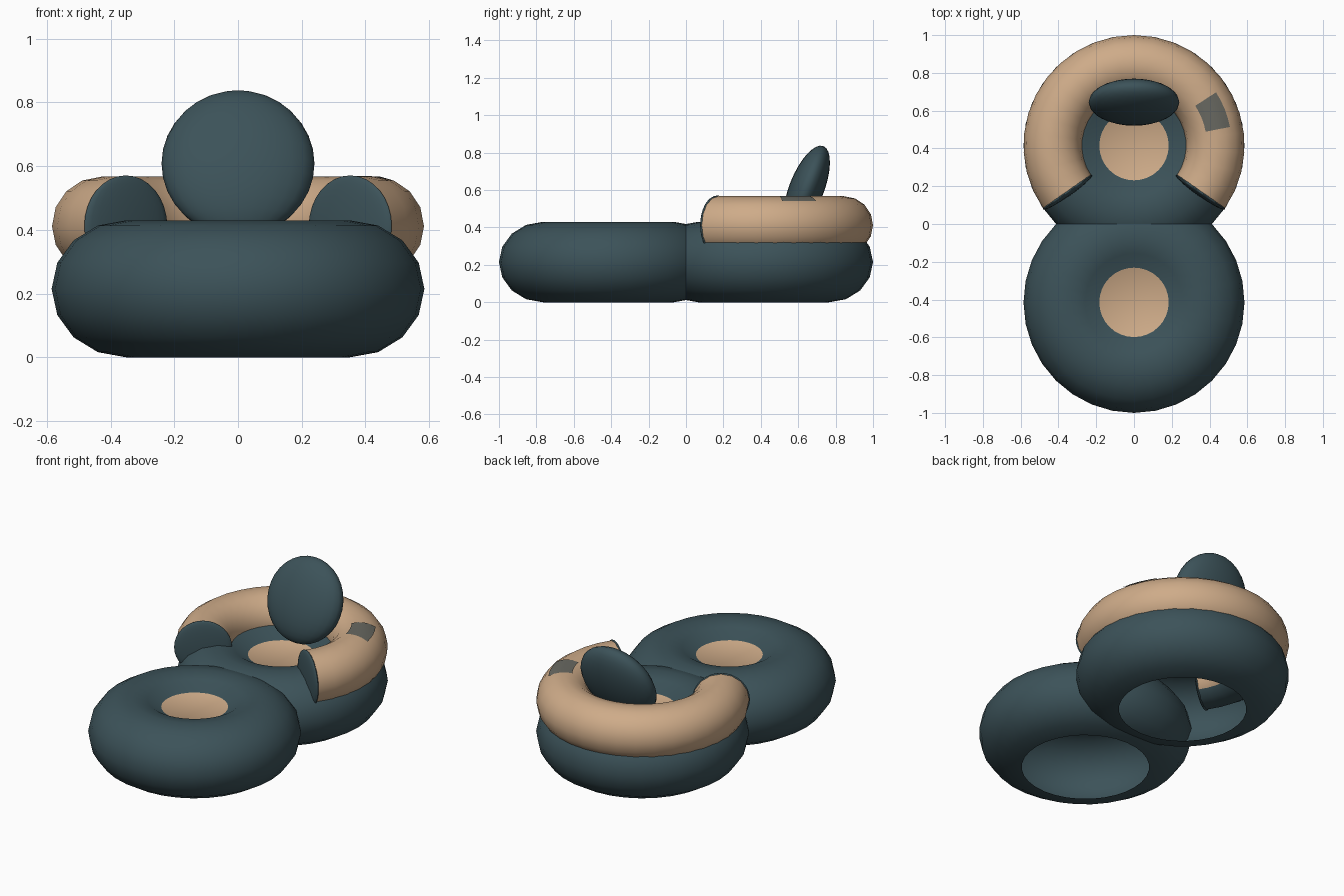
import bpy, bmesh, math
from math import sin, cos, radians as rad

if "Cube" in bpy.data.objects:
    bpy.data.objects.remove(bpy.data.objects["Cube"])


def material(name, rgb):
    m = bpy.data.materials.new(name)
    m.diffuse_color = (*rgb, 1)
    m.use_nodes = True
    m.node_tree.nodes["Principled BSDF"].inputs["Base Color"].default_value = m.diffuse_color
    return m


TEAL = material("dark_teal", (0.045, 0.085, 0.10))
TAN = material("tan", (0.62, 0.41, 0.25))
GREY = material("patch_grey", (0.14, 0.14, 0.12))


def finish(name, bm, mats, loc=(0, 0, 0), rot=(0, 0, 0)):
    me = bpy.data.meshes.new(name)
    bm.to_mesh(me)
    bm.free()
    ob = bpy.data.objects.new(name, me)
    bpy.context.collection.objects.link(ob)
    for m in mats:
        me.materials.append(m)
    ob.location, ob.rotation_euler = loc, rot
    bpy.ops.object.select_all(action='DESELECT')
    ob.select_set(True)
    bpy.context.view_layer.objects.active = ob
    bpy.ops.object.shade_smooth_by_angle(angle=rad(50))
    return ob


def sweep(bm, profile, a0, a1, steps):
    """Sweep an (r, z) profile about z; a full turn closes on itself."""
    closed = abs(a1 - a0 - 360) < 1e-6
    rows = []
    for i in range(steps + (not closed)):
        a = rad(a0 + (a1 - a0) * i / steps)
        rows.append([bm.verts.new((r * cos(a), r * sin(a), z)) for r, z in profile])
    for i in range(steps):
        p, q = rows[i], rows[(i + 1) % len(rows)]
        for j in range(len(profile) - 1):
            bm.faces.new((p[j], q[j], q[j + 1], p[j + 1]))
    return rows


def arc(R, z, a, b, t0, t1, n):
    return [(R + a * cos(rad(t0 + (t1 - t0) * i / n)),
             z + b * sin(rad(t0 + (t1 - t0) * i / n))) for i in range(n + 1)]


def ellipsoid(name, size, loc, rot):
    bm = bmesh.new()
    bmesh.ops.create_uvsphere(bm, u_segments=24, v_segments=16, radius=1)
    bmesh.ops.scale(bm, vec=size, verts=bm.verts)
    return finish(name, bm, [TEAL], loc, rot)


# Two round cushions, open underneath, each with a tan centre disc
Y = 0.415
for name, y in (("front_cushion", -Y), ("seat_cushion", Y)):
    bm = bmesh.new()
    rows = sweep(bm, arc(0.35, 0.215, 0.235, 0.215, -90, 135, 10), 0, 360, 32)
    disc = bm.faces.new([r[-1] for r in rows])
    disc.material_index = 1
    finish(name, bm, [TEAL, TAN], (0, y, 0))

# Backrest ring: a tube around the seat, teal on the hidden underside
R, T, ZC = 0.43, 0.155, 0.412
bm = bmesh.new()
sweep(bm, arc(R, ZC, T, T, -180, 180, 16), -35, 215, 24)
bmesh.ops.remove_doubles(bm, verts=bm.verts, dist=1e-5)
bmesh.ops.recalc_face_normals(bm, faces=bm.faces)
for f in bm.faces:
    if f.calc_center_median().z < ZC - 0.11:
        f.material_index = 1
finish("backrest_ring", bm, [TAN, TEAL], (0, Y, 0))

# Rounded end caps of the ring
for side, name in ((1, "right_arm_cap"), (-1, "left_arm_cap")):
    ellipsoid(name, (T + 0.004, 0.022, T + 0.004),
              (side * R * cos(rad(35)), Y - R * sin(rad(35)), ZC),
              (0, 0, -side * rad(35)))

# Tilted headrest
ellipsoid("headrest", (0.24, 0.093, 0.244), (0, 0.645, 0.608), (-rad(21.5), 0, 0))

# Grey patch lying on the ring
bm = bmesh.new()
sweep(bm, arc(R, ZC, T + 0.002, T + 0.002, 56, 106, 4), 11, 33, 4)
finish("arm_patch", bm, [GREY], (0, Y, 0))
